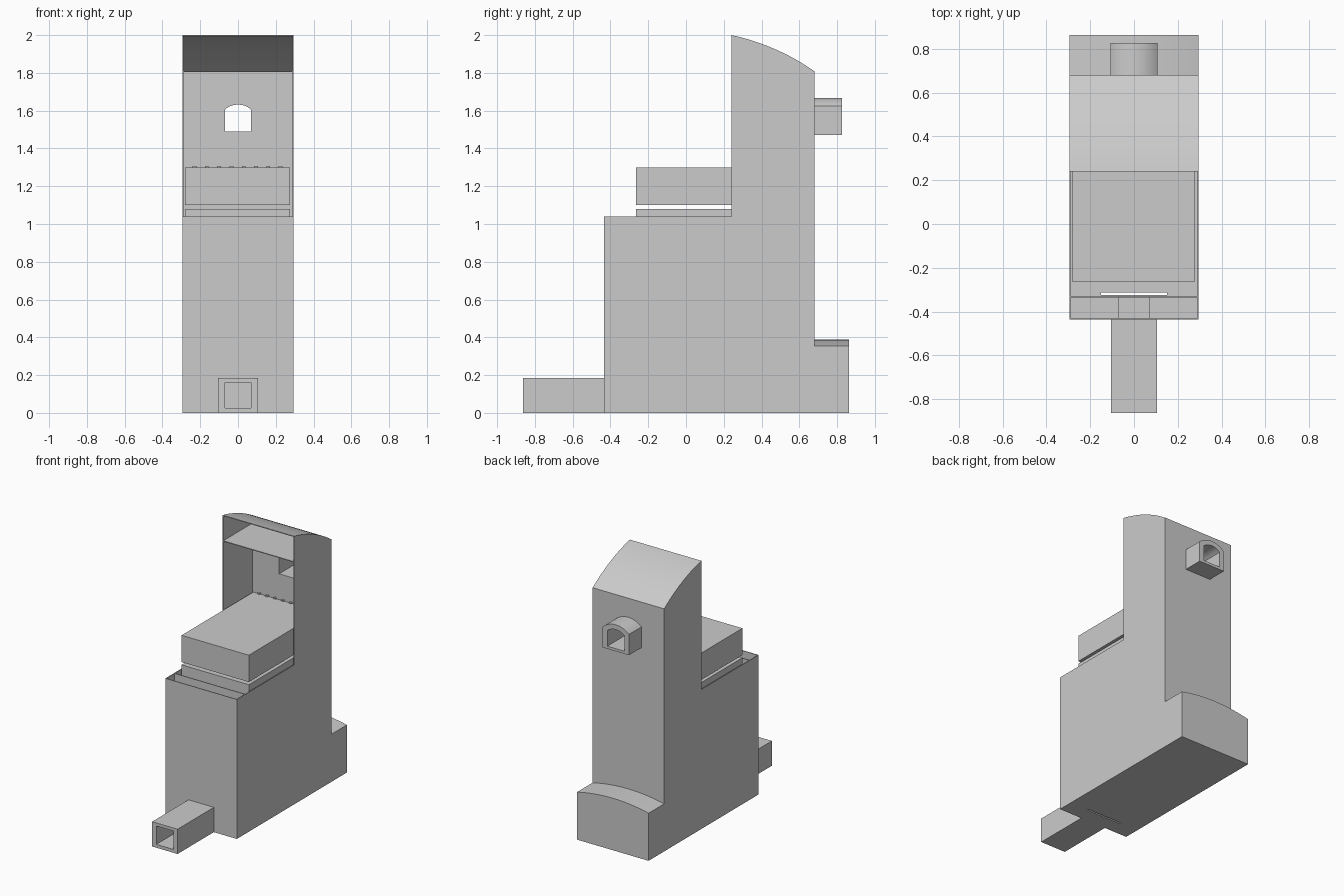
import bpy, bmesh, math

old = bpy.data.objects.get("Cube")
if old:
    bpy.data.objects.remove(old, do_unlink=True)

grey = bpy.data.materials.new("light_grey")
grey.use_nodes = True
COLOUR = (0.6, 0.6, 0.6, 1)
grey.diffuse_color = COLOUR
grey.node_tree.nodes["Principled BSDF"].inputs["Base Color"].default_value = COLOUR


def prism(name, profile, axis, a, b):
    """Extrude a closed 2D profile from a to b along the x or y axis."""
    place = (lambda p, t: (t, p[0], p[1])) if axis == "x" else (lambda p, t: (p[0], t, p[1]))
    bm = bmesh.new()
    ends = [[bm.verts.new(place(p, t)) for p in profile] for t in (a, b)]
    bm.faces.new(ends[0])
    bm.faces.new(ends[1][::-1])
    n = len(profile)
    for i in range(n):
        j = (i + 1) % n
        bm.faces.new((ends[0][i], ends[1][i], ends[1][j], ends[0][j]))
    bmesh.ops.recalc_face_normals(bm, faces=bm.faces)
    mesh = bpy.data.meshes.new(name)
    bm.to_mesh(mesh)
    bm.free()
    mesh.materials.append(grey)
    obj = bpy.data.objects.new(name, mesh)
    bpy.context.collection.objects.link(obj)
    return obj


def box(name, x, y, z):
    return prism(name, [(y[0], z[0]), (y[1], z[0]), (y[1], z[1]), (y[0], z[1])], "x", *x)


def activate(obj):
    bpy.ops.object.select_all(action="DESELECT")
    obj.select_set(True)
    bpy.context.view_layer.objects.active = obj


def cut(cutter, *targets):
    """Subtract the cutter from each target, then discard it."""
    cutter.hide_render = True
    for obj in targets:
        mod = obj.modifiers.new("opening", "BOOLEAN")
        mod.operation, mod.solver, mod.object = "DIFFERENCE", "EXACT", cutter
        activate(obj)
        bpy.ops.object.modifier_apply(modifier=mod.name)
    bpy.data.objects.remove(cutter, do_unlink=True)


def smooth(obj):
    activate(obj)
    bpy.ops.object.shade_smooth_by_angle(angle=math.radians(30))


def bow(half, side, crown, steps=16):
    """Shallow arch points from +half to -half, rising from side to crown."""
    rise = crown - side
    r = (half * half + rise * rise) / (2 * rise)
    sweep = math.asin(half / r)
    angles = [sweep * (1 - 2 * i / steps) for i in range(steps + 1)]
    return [(r * math.sin(t), crown - r + r * math.cos(t)) for t in angles]


def arched(half, bottom, side, crown):
    return [(-half, bottom), (half, bottom)] + bow(half, side, crown)


W, T = 0.295, 0.006                      # half width and sheet thickness
FRONT, BACK, TOWER = -0.435, 0.68, 0.24
RIM, EAVE = 1.04, 1.81

# Roof curve, running from the rear eave up to the front lip
R, SWEEP = 1.2, (math.radians(35), math.radians(12))
CY, CZ = TOWER - R * math.sin(SWEEP[1]), 2 - R * math.cos(SWEEP[1])


def roof_arc(r, steps=16):
    angles = [SWEEP[0] + (SWEEP[1] - SWEEP[0]) * i / steps for i in range(steps + 1)]
    return [(CY + r * math.sin(t), CZ + r * math.cos(t)) for t in angles]


# Outer shell: side panels, floor, front and back walls
outline = [(FRONT, 0), (BACK, 0)] + roof_arc(R) + [(TOWER, RIM), (FRONT, RIM)]
for side, name in ((1, "left_panel"), (-1, "right_panel")):
    prism(name, outline, "x", side * W, side * (W - T))
floor = box("floor", (-W, W), (FRONT, BACK), (0, T))
front_wall = box("front_wall", (-W, W), (FRONT, FRONT + T), (0, RIM))
back_wall = box("back_wall", (-W, W), (BACK - T, BACK), (0, EAVE))

# Curved roof sheet over a flat ceiling
roof = prism("roof", roof_arc(R) + roof_arc(R - T)[::-1], "x", -W, W)
smooth(roof)
box("ceiling", (-W, W), (TOWER, BACK), (EAVE - T, EAVE))

# Inner partitions
front_partition = box("front_partition", (-W, W), (-0.335, -0.335 + T), (0, RIM))
back_partition = box("back_partition", (-W, W), (0.585, 0.585 + T), (0, EAVE))

# Stacked trays with small gaps
for i in range(5):
    z = 1.1 - 0.22 * i
    box(f"tray_{i + 1}", (-0.28, 0.275), (-0.265, 0.58), (z, z + 0.2))

# Row of small pegs behind the top tray
for i in range(8):
    x = -0.24 + i * 0.065
    box(f"peg_{i + 1}", (x, x + 0.02), (0.57, 0.585), (1.29, 1.308))

# Rear block with bowed top
rear_block = prism("rear_block", arched(W, 0, 0.355, 0.388), "y", BACK, 0.862)
smooth(rear_block)

# Square inlet duct at the front, narrowing inside the front gap
inlet = box("inlet_duct", (-0.105, 0.105), (-0.862, FRONT), (0, 0.185))
inner_duct = box("inner_duct", (-0.072, 0.072), (FRONT, -0.335), (0.02, 0.166))
cut(box("inlet_cutter", (-0.07, 0.07), (-0.9, -0.336), (0.025, 0.162)),
    inlet, front_wall, inner_duct)

# Three slots behind the inlet and a slit in the floor
for x0, x1 in ((-0.069, -0.042), (-0.022, 0.018), (0.035, 0.069)):
    cut(box("slot_cutter", (x0, x1), (-0.36, -0.3), (0.07, 0.16)), front_partition)
cut(box("slit_cutter", (-0.15, 0.15), (-0.325, -0.313), (-0.1, 0.1)), floor)

# Arched outlet duct at the upper back, open through to the tower
outlet = prism("outlet_duct", arched(0.108, 1.47, 1.625, 1.668), "y", 0.585 + T, 0.827)
cut(prism("outlet_cutter", arched(0.07, 1.49, 1.605, 1.632), "y", 0.5, 0.9),
    outlet, back_wall, back_partition)
smooth(outlet)
